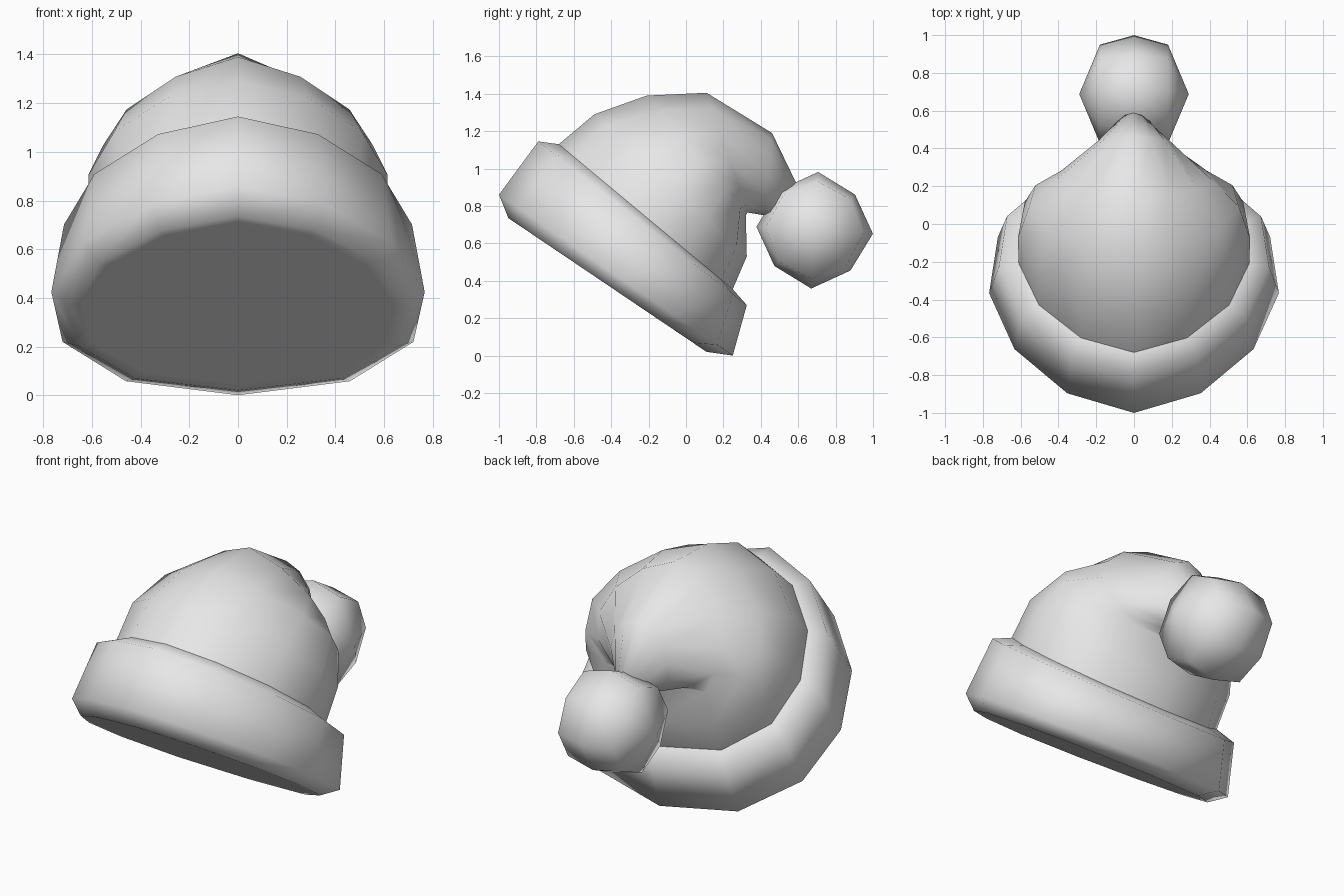
import bpy, bmesh, math

if "Cube" in bpy.data.objects:
    bpy.data.objects.remove(bpy.data.objects["Cube"])

grey = bpy.data.materials.new("soft grey")
grey.diffuse_color = (0.8, 0.8, 0.8, 1)
grey.use_nodes = True
grey.node_tree.nodes["Principled BSDF"].inputs["Base Color"].default_value = grey.diffuse_color

# Half outline of a ring: (share of the way from top to bottom, share of half width)
HALF = [(0, 0), (0.083, 0.46), (0.27, 0.825), (0.507, 1), (0.745, 0.94), (0.933, 0.6), (1, 0)]
OUTLINE = HALF + [(t, -x) for t, x in reversed(HALF[1:-1])]


def finish(name, bm):
    bmesh.ops.recalc_face_normals(bm, faces=bm.faces)
    mesh = bpy.data.meshes.new(name)
    bm.to_mesh(mesh)
    bm.free()
    mesh.materials.append(grey)
    mesh.shade_smooth()
    obj = bpy.data.objects.new(name, mesh)
    bpy.context.collection.objects.link(obj)


def loft(name, rings, cap_start, cap_end):
    """Each ring: (y, z) of its top point, (y, z) of its bottom point, half width, sag power."""
    bm = bmesh.new()
    loops = []
    for (y0, z0), (y1, z1), w, p in rings:
        loops.append([bm.verts.new((w * x, y0 + (y1 - y0) * t ** p, z0 + (z1 - z0) * t ** p))
                      for t, x in OUTLINE])
    n = len(OUTLINE)
    for a, b in zip(loops, loops[1:]):
        for i in range(n):
            j = (i + 1) % n
            bm.faces.new((a[i], a[j], b[j], b[i]))
    if cap_start:
        bm.faces.new(loops[0])
    if cap_end:
        bm.faces.new(loops[-1])
    finish(name, bm)


# Folded brim, closed underneath
loft("brim", [
    ((-0.908, 0.707), (0.068, 0.048), 0.64, 1),
    ((-0.95, 0.735), (0.11, 0.02), 0.695, 1),
    ((-1.0, 0.86), (0.25, 0.0), 0.767, 1),
    ((-0.79, 1.145), (0.325, 0.27), 0.715, 1),
    ((-0.68, 1.13), (0.25, 0.355), 0.61, 1),
], True, False)

# Cap body drooping backwards into a narrow tip
loft("cap_body", [
    ((-0.68, 1.13), (0.25, 0.355), 0.61, 1),
    ((-0.49, 1.29), (0.325, 0.53), 0.615, 1),
    ((-0.21, 1.39), (0.32, 0.75), 0.555, 0.83),
    ((0.11, 1.405), (0.33, 0.765), 0.41, 0.83),
    ((0.46, 1.19), (0.42, 0.75), 0.19, 1),
    ((0.60, 0.90), (0.48, 0.74), 0.08, 1),
], False, True)

# Pompom: rounded-cube ball with its poles on the left and right
bm = bmesh.new()
CY, CZ = 0.688, 0.67
loops = []
for x, r, diagonal in ((-0.18, 0.262, 0.252), (0, 0.312, 0.288), (0.18, 0.262, 0.252)):
    loop = []
    for k in range(8):
        a = k * math.pi / 4 - 0.06
        s = diagonal if k % 2 else r
        loop.append(bm.verts.new((x, CY + s * math.cos(a), CZ + s * math.sin(a))))
    loops.append(loop)
poles = [bm.verts.new((s * 0.29, CY, CZ)) for s in (-1, 1)]
for i in range(8):
    j = (i + 1) % 8
    for a, b in zip(loops, loops[1:]):
        bm.faces.new((a[i], a[j], b[j], b[i]))
    bm.faces.new((loops[0][i], loops[0][j], poles[0]))
    bm.faces.new((loops[2][i], loops[2][j], poles[1]))
finish("pompom", bm)
